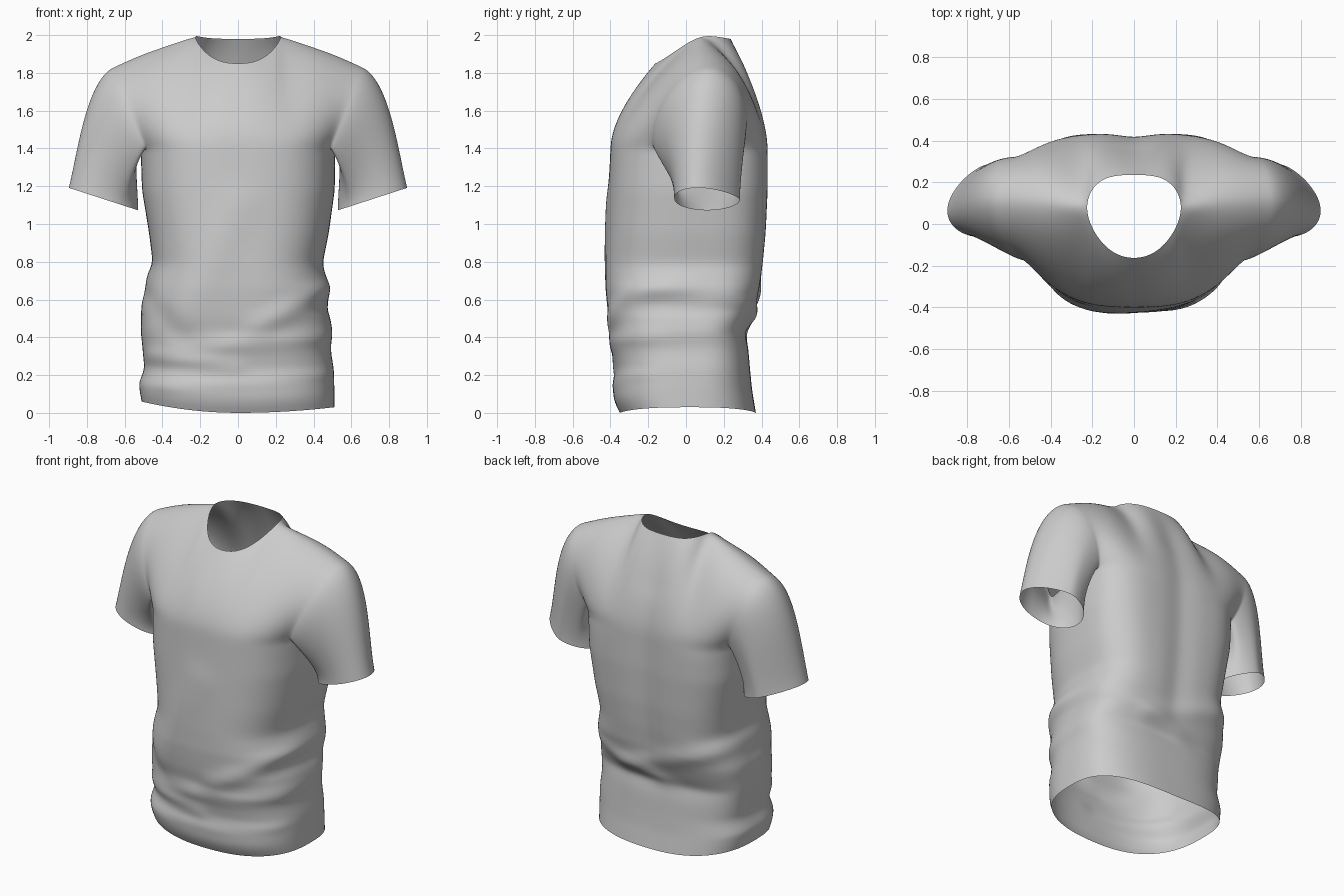
import bpy, bmesh, math
from mathutils import Vector as V

if "Cube" in bpy.data.objects:
    bpy.data.objects.remove(bpy.data.objects["Cube"])

N, ROWS, R, STRIP = 48, 36, 10, 4     # torso columns, torso rows, yoke rows, half armpit strip
MID = N // 4 - STRIP                  # centre column of a yoke panel
ARMPIT = 1.40

# Torso silhouette: z, left x, right x, front y, back y
PROFILE = [
    (0.00, .510, .510, -.350, .370), (0.06, .520, .510, -.382, .360),
    (0.12, .525, .510, -.385, .350), (0.22, .495, .508, -.372, .340),
    (0.34, .505, .490, -.392, .330), (0.43, .515, .500, -.395, .312),
    (0.50, .512, .490, -.410, .345), (0.57, .515, .462, -.418, .370),
    (0.66, .490, .480, -.425, .392), (0.79, .450, .447, -.425, .410),
    (0.95, .470, .480, -.420, .425), (1.18, .508, .512, -.410, .435),
    (1.40, .515, .515, -.400, .435)]
# Neckline from centre to side, then the shoulder line out to the sleeve
NECK_FRONT = [(0, -.168, 1.848), (.08, -.152, 1.854), (.15, -.10, 1.885), (.207, -.015, 1.945)]
NECK_BACK = [(0, .237, 1.98), (.08, .234, 1.98), (.15, .218, 1.983), (.208, .165, 1.992)]
SHOULDER = [(.234, .08, 2.0), (.32, .09, 1.968), (.42, .10, 1.932),
            (.53, .11, 1.892), (.635, .115, 1.843)]
# Folds: side (-1 front, 1 back), x0, z0, x1, z1, width, height
FOLDS = [
    (-1, .10, .45, .50, .68, .05, .022), (-1, -.10, .36, .45, .40, .04, .015),
    (-1, -.45, .30, .00, .24, .035, .014), (-1, -.30, .50, .00, 1.10, .10, .012),
    (-1, -.50, .62, -.30, .40, .05, -.015), (-1, -.40, .13, .45, .19, .03, .010),
    (1, -.45, .72, .20, .50, .05, .018), (1, .45, .60, -.10, .44, .04, .018),
    (1, .00, .60, .00, 1.60, .08, -.020), (1, .30, .70, .33, 1.30, .10, .008),
    (1, -.30, .70, -.33, 1.30, .10, .008)]


def lerp(a, b, t):
    return a + (b - a) * t


def hermite(p0, p1, m0, m1, s):
    return (p0 * (2*s**3 - 3*s*s + 1) + m0 * (s**3 - 2*s*s + s)
            + p1 * (3*s*s - 2*s**3) + m1 * (s**3 - s*s))


def profile_at(z):
    for a, b in zip(PROFILE, PROFILE[1:]):
        if z <= b[0] + 1e-6:
            t = (z - a[0]) / (b[0] - a[0])
            return [lerp(p, q, t) for p, q in zip(a[1:], b[1:])]
    return PROFILE[-1][1:]


def fold(p):
    """Push a point outward or inward along the listed cloth folds."""
    d = 0
    for side, x0, z0, x1, z1, w, h in FOLDS:
        ex, ez = x1 - x0, z1 - z0
        t = max(0, min(1, ((p.x - x0)*ex + (p.z - z0)*ez) / (ex*ex + ez*ez)))
        r2 = (p.x - x0 - t*ex)**2 + (p.z - z0 - t*ez)**2
        d += h * math.exp(-r2 / (w*w)) * max(0, min(1, .5 + side * p.y * 4))
    out = V((p.x, p.y * 1.6, 0))
    return p + out.normalized() * d


def torso_point(z, k):
    left, right, front, back = profile_at(z)
    a = 2 * math.pi * k / N
    c, s = math.cos(a), math.sin(a)
    n = lerp(2.8, 3.5, z / ARMPIT) if s > 0 else 2.75
    r = (abs(c)**n + abs(s)**n) ** (-1 / n)
    mid = lerp(.02, .09, min(1, z / 1.2))
    x = (right if c > 0 else left) * r * c
    y = mid + ((back - mid) if s > 0 else (mid - front)) * r * s
    p = fold(V((x, y, z)))
    # hem rises at the two sides
    p.z += (.06 if x < 0 else .03) * (x / .51)**2 * max(0, 1 - z / .3)
    return p


def top_point(j, neck):
    u = abs(j - MID)
    x, y, z = neck[u] if u < 4 else SHOULDER[u - 4]
    return V((x if j <= MID else -x, y, z))


def top_tangent(j, keys):
    u = abs(j - MID)
    a, b, t = (keys[0], keys[1], u / 4) if u < 4 else (keys[1], keys[2], min(1, (u - 4) / 2))
    return V((0, lerp(a[0], b[0], t), lerp(a[1], b[1], t)))


bm = bmesh.new()


def skin(rows, closed):
    """Fill quads between consecutive rows of vertices."""
    for a, b in zip(rows, rows[1:]):
        n = len(a)
        for i in range(n if closed else n - 1):
            q = (i + 1) % n
            bm.faces.new((a[i], a[q], b[q], b[i]))


# Torso tube from hem to armpit
torso = [[bm.verts.new(torso_point(ARMPIT * r / ROWS, k)) for k in range(N)]
         for r in range(ROWS + 1)]
skin(torso, True)
ring = torso[-1]


# Back and front yoke panels, sewn together along the shoulder line
def yoke(base, neck, keys, flare, shared=None):
    rows = [base]
    for r in range(1, R + 1):
        row = []
        for j, b in enumerate(base):
            u = abs(j - MID)
            if r == R and shared and u >= 4:
                row.append(shared[j])
                continue
            w = max(0, (u - 2) / (MID - 2)) ** 1.5      # fuller towards the sleeve
            rise = V(((.2 if j < MID else -.2) * w, flare * w, .45 + .05 * w))
            p = hermite(b.co, top_point(j, neck), rise, top_tangent(j, keys), r / R)
            if shared is None and 4 < r < R:            # shallow hollow along the spine
                p.y -= .012 * math.exp(-(p.x / .1)**2) * (1 - r / R)
            row.append(bm.verts.new(p))
        rows.append(row)
    skin(rows, False)
    return rows


back = yoke([ring[STRIP + j] for j in range(2*MID + 1)], NECK_BACK,
            [(-.25, .50), (-.40, .22), (-.55, .04)], .30)
front = yoke([ring[N - STRIP - j] for j in range(2*MID + 1)], NECK_FRONT,
             [(.28, .35), (.44, .22), (.52, .06)], -.13, back[-1])


# Sleeves swept from each armhole to its tilted cuff
def sleeve(m, centre, j):
    step = 1 if m > 0 else -1
    hole = [ring[(centre + step*i) % N] for i in range(STRIP + 1)]
    hole += [back[r][j] for r in range(1, R + 1)]
    hole += [front[r][j] for r in range(R - 1, 0, -1)]
    hole += [ring[(centre - step*i) % N] for i in range(STRIP, 0, -1)]
    n, steps = len(hole), 14
    rows = [hole]
    for s in range(1, steps + 1):
        row = []
        for i, h in enumerate(hole):
            f = 2 * math.pi * i / n
            outer = max(0, -math.cos(f))                # outer edge is narrower, further front
            cuff = V((m * (.712 - .185 * math.cos(f)),
                      .113 + .175 * (1 - .15*outer) * math.sin(f) - .05 * outer,
                      1.132 - .06 * math.cos(f)))
            t = max(0, min(1, (h.co.z - ARMPIT) / .44))
            m0 = V((m * lerp(.12, .50, t), 0, lerp(-.15, -.12, t)))
            m1 = V((m * lerp(0, .15, t), 0, lerp(-.30, -.60, t)))
            row.append(bm.verts.new(hermite(h.co, cuff, m0, m1, s / steps)))
        rows.append(row)
    skin(rows, True)


sleeve(1, 0, 0)
sleeve(-1, N // 2, 2 * MID)

# Finish the single-layer cloth surface
bmesh.ops.recalc_face_normals(bm, faces=bm.faces[:])
for f in bm.faces:
    f.smooth = True
mesh = bpy.data.meshes.new("shirt")
bm.to_mesh(mesh)
bm.free()
shirt = bpy.data.objects.new("shirt", mesh)
bpy.context.collection.objects.link(shirt)
sub = shirt.modifiers.new("smooth_cloth", 'SUBSURF')
sub.levels = sub.render_levels = 2
